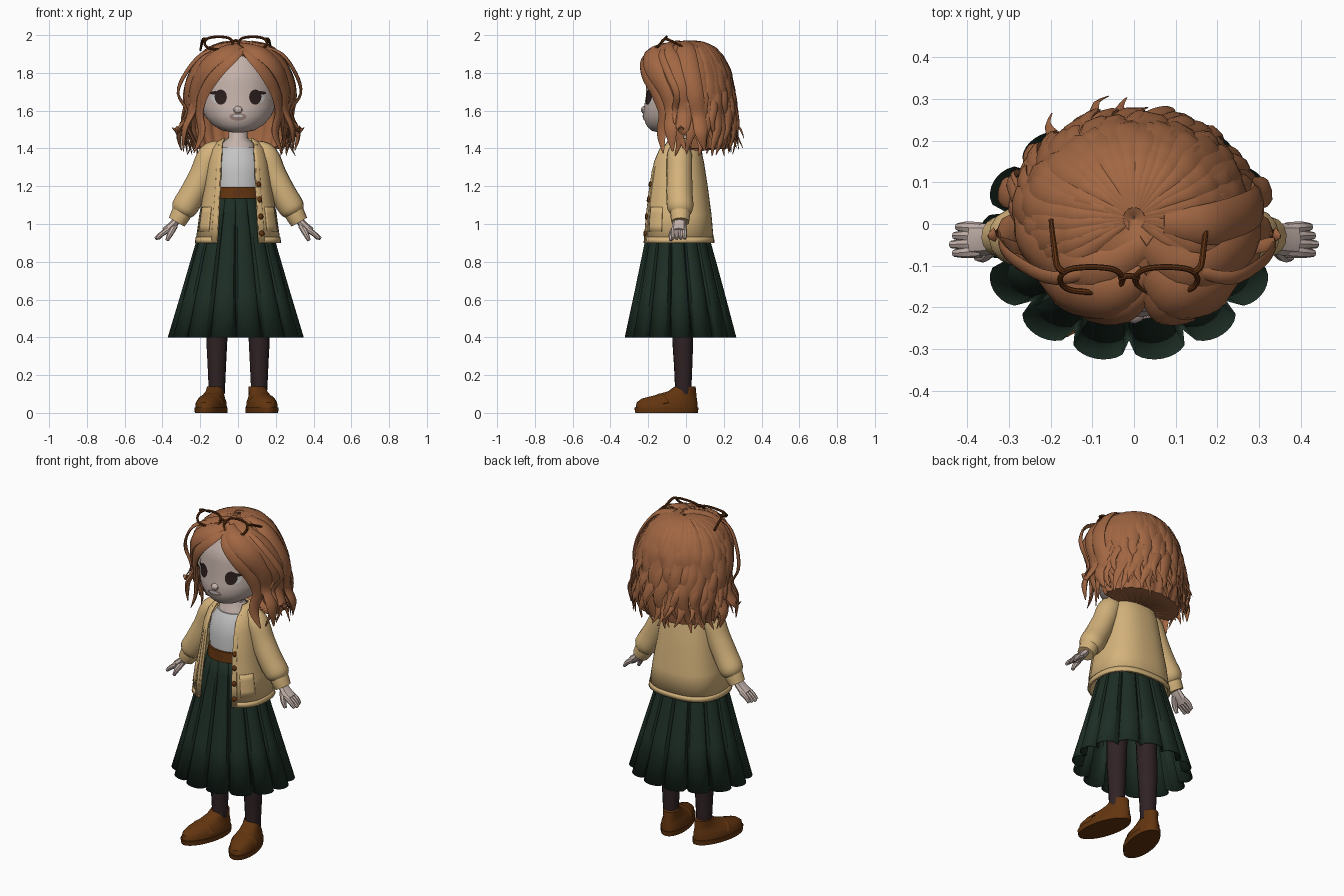
import bpy, bmesh, random
from math import sin, cos, pi, radians, copysign
from mathutils import Vector

if "Cube" in bpy.data.objects:
    bpy.data.objects.remove(bpy.data.objects["Cube"])


def material(name, *rgb):
    m = bpy.data.materials.new(name)
    m.use_nodes = True
    m.diffuse_color = (*rgb, 1)
    m.node_tree.nodes["Principled BSDF"].inputs["Base Color"].default_value = (*rgb, 1)
    return m


HAIRC = material("copper hair", .36, .135, .056)
SKIN = material("pale skin", .56, .45, .41)
KNIT = material("cream knit", .66, .45, .2)
GREEN = material("dark green wool", .012, .027, .018)
LEATHER = material("brown leather", .125, .036, .005)
TIGHTS = material("dark tights", .029, .016, .018)
WHITE = material("white cotton", .55, .55, .55)
DARK = material("dark eye", .025, .013, .012)
FRAME = material("dark brown frame", .11, .03, .006)
LIPS = material("muted lips", .32, .22, .19)


def finish(bm, name, mat, thick=0, angle=40):
    me = bpy.data.meshes.new(name)
    bm.to_mesh(me)
    bm.free()
    ob = bpy.data.objects.new(name, me)
    bpy.context.collection.objects.link(ob)
    me.materials.append(mat)
    ob.select_set(True)
    bpy.context.view_layer.objects.active = ob
    bpy.ops.object.shade_smooth_by_angle(angle=radians(angle))
    ob.select_set(False)
    if thick:
        ob.modifiers.new("thickness", 'SOLIDIFY').thickness = thick
    return ob


# Rows are (height, half width, front y, back y, front opening in degrees)
def at(rows, z):
    z = min(max(z, rows[0][0]), rows[-1][0])
    for a, b in zip(rows, rows[1:]):
        if z <= b[0]:
            t = (z - a[0]) / (b[0] - a[0])
            return tuple(p + (q - p) * t for p, q in zip(a, b))


def pos(r, deg, out=0, e=1, f=1):
    s, c = sin(radians(deg)), cos(radians(deg))
    x = (r[1] + out) * f * copysign(abs(s) ** e, s)
    y = (r[2] + r[3]) / 2 - ((r[3] - r[2]) / 2 + out) * f * copysign(abs(c) ** e, c)
    return Vector((x, y, r[0]))


def shell(name, mat, rows, n=40, span=lambda r: (r[4], 360 - r[4]), out=0, e=1,
          ripple=lambda a, t: 1, cap=False, thick=0, angle=40):
    bm = bmesh.new()
    rings = []
    for i, r in enumerate(rows):
        lo, hi = span(r)
        degs = [lo + (hi - lo) * j / n for j in range(n + 1)]
        rings.append([bm.verts.new(pos(r, d, out, e, ripple(radians(d), i / (len(rows) - 1))))
                      for d in degs])
    for a, b in zip(rings, rings[1:]):
        for j in range(n):
            bm.faces.new((a[j], a[j + 1], b[j + 1], b[j]))
    if cap:
        bm.faces.new(rings[0][-2::-1])
        bm.faces.new(rings[-1][:-1])
    bmesh.ops.remove_doubles(bm, verts=bm.verts, dist=1e-5)
    return finish(bm, name, mat, thick, angle)


def band(rows, low, high, steps=4):
    return [(z,) + at(rows, z)[1:] for z in
            [low + (high - low) * i / steps for i in range(steps + 1)]]


# Thin oval plate that follows a shell's surface
def decal(name, mat, rows, deg, z, da, dz, out, e=1, thick=0):
    bm = bmesh.new()
    mid = bm.verts.new(pos(at(rows, z), deg, out, e))
    rim = []
    for i in range(20):
        a = 2 * pi * i / 20
        rim.append(bm.verts.new(pos(at(rows, z + dz * sin(a)), deg + da * cos(a), out, e)))
    for i in range(20):
        bm.faces.new((mid, rim[i], rim[(i + 1) % 20]))
    return finish(bm, name, mat, thick)


# Tapered tube through smoothed (x, y, z, radius) points
def tube(bm, pts, wide=1, thin=1, n=8, k=4, ref=lambda p: Vector((.1, -1, .05))):
    P = [Vector(p) for p in pts]
    Q = []
    for i in range(len(P) - 1):
        a, b, c, d = P[max(i - 1, 0)], P[i], P[i + 1], P[min(i + 2, len(P) - 1)]
        for t in [j / k for j in range(k)]:
            Q.append(b + (c - a) * (t / 2) + (a * 2 - b * 5 + c * 4 - d) * (t * t / 2)
                     + (b * 3 - a - c * 3 + d) * (t ** 3 / 2))
    Q.append(P[-1])
    rings = []
    for i, q in enumerate(Q):
        p, r = q.to_3d(), max(q[3], .001)
        t = (Q[min(i + 1, len(Q) - 1)] - Q[max(i - 1, 0)]).to_3d().normalized()
        side = t.cross(ref(p)).normalized()
        up = side.cross(t)
        rings.append([bm.verts.new(p + side * (r * wide * cos(2 * pi * j / n))
                                   + up * (r * thin * sin(2 * pi * j / n))) for j in range(n)])
    for a, b in zip(rings, rings[1:]):
        for j in range(n):
            bm.faces.new((a[j], b[j], b[(j + 1) % n], a[(j + 1) % n]))
    bm.faces.new(rings[0])
    bm.faces.new(rings[-1][::-1])
    bmesh.ops.recalc_face_normals(bm, faces=bm.faces)


def tubes(name, mat, paths, **kw):
    bm = bmesh.new()
    for p in paths:
        tube(bm, p, **kw)
    return finish(bm, name, mat)


# Pleated skirt, belt, shirt and neck
SKIRT = [(.4, .36, -.33, .272, 0), (.65, .285, -.275, .205, 0), (.9, .212, -.222, .135, 0),
         (1.05, .165, -.19, .09, 0), (1.17, .128, -.17, .065, 0)]
shell("pleated_skirt", GREEN, SKIRT, 140, thick=.006, angle=15,
      ripple=lambda a, t: 1 - (.17 - .13 * t) * (1 - abs(sin(7 * a)) ** .35)).location.x = -.012
BELT = [(1.135, .14, -.186, .075, 0), (1.195, .135, -.18, .07, 0)]
shell("belt", LEATHER, BELT, cap=True)
decal("belt_buckle", FRAME, BELT, 0, 1.165, 12, .022, .004)
shell("shirt", WHITE, [(1.15, .13, -.165, .07, 0), (1.27, .14, -.168, .07, 0),
                       (1.36, .125, -.15, .06, 0), (1.405, .095, -.12, .04, 0)], cap=True)
shell("neck", SKIN, [(1.38, .092, -.12, .04, 0), (1.425, .085, -.108, .035, 0),
                     (1.455, .052, -.09, .025, 0), (1.55, .045, -.08, .025, 0)], cap=True)

# Open cardigan with ribbing, pockets and buttons
CARD = [(.9, .226, -.234, .148, 24), (1.05, .205, -.222, .135, 25), (1.2, .178, -.205, .115, 27),
        (1.33, .16, -.185, .095, 30), (1.4, .14, -.155, .078, 33), (1.435, .112, -.115, .05, 45),
        (1.455, .08, -.09, .03, 62)]
shell("cardigan_body", KNIT, CARD, e=.8, thick=.012)
shell("cardigan_hem", KNIT, band(CARD, .9, .93, 1), e=.8, out=.003, thick=.008)
for side, sx in (("left", 1), ("right", -1)):
    shell(side + "_placket", KNIT, band(CARD, .9, 1.42), 6, e=.8, out=.004, thick=.008,
          span=lambda r: sorted((sx * r[4], sx * (r[4] + 9))))
    shell(side + "_pocket", KNIT, band(CARD, .96, 1.09), 8, e=.8, out=.005, thick=.008,
          span=lambda r: sorted((sx * 40, sx * 68)))
for z in (.95, 1.04, 1.13, 1.21):
    decal("button", LEATHER, CARD, at(CARD, z)[4] + 4.5, z, 4, .015, .01, .8, .008)

# Sleeves, hands, legs and loafers
SOLE = [(0, .078, -.25, .09, 0), (.028, .08, -.255, .093, 0)]
UPPER = [(.028, .075, -.248, .088, 0), (.055, .073, -.243, .087, 0), (.076, .063, -.215, .084, 0),
         (.094, .052, -.14, .082, 0), (.115, .047, -.07, .08, 0), (.14, .045, -.035, .077, 0)]
for side, sx in (("left", 1), ("right", -1)):
    def flip(*pts):
        return [(sx * p[0],) + tuple(p[1:]) for p in pts]
    outward = lambda p: Vector((sx * .6, 0, .8))
    tubes(side + "_sleeve", KNIT, [flip(
        (.085, -.035, 1.405, .04), (.145, -.035, 1.365, .066), (.19, -.035, 1.26, .068),
        (.24, -.035, 1.16, .07), (.285, -.03, 1.085, .069), (.302, -.03, 1.055, .05))], n=14)
    tubes(side + "_cuff", KNIT, [flip((.293, -.03, 1.07, .054), (.308, -.03, 1.04, .052),
                                      (.325, -.03, 1.01, .047))], n=14)
    fingers = [flip((.365, -.065 + .018 * i, .972, .015), (.4, -.068 + .02 * i, .95, .014),
                    (.438 - .008 * abs(i - 1), -.07 + .021 * i, .922, .009)) for i in range(4)]
    tubes(side + "_fingers", SKIN, fingers, ref=outward)
    tubes(side + "_palm", SKIN, [flip((.31, -.03, 1.04, .028), (.345, -.036, .995, .034),
                                      (.385, -.038, .96, .036))], wide=1.1, thin=.65, ref=outward)
    tubes(side + "_thumb", SKIN, [flip((.335, -.05, .99, .017), (.358, -.075, .95, .016),
                                       (.376, -.08, .912, .009))])
    tubes(side + "_leg", TIGHTS, [flip((.112, -.015, .1, .042), (.112, -.015, .25, .049),
                                       (.11, -.018, .45, .057), (.09, -.02, .9, .06))], n=14)
    shoe = [shell(side + "_sole", LEATHER, SOLE, cap=True),
            shell(side + "_shoe", LEATHER, UPPER, cap=True),
            tubes(side + "_shoe_strap", LEATHER,
                  [[(-.071, -.1, .05, .02), (-.048, -.105, .082, .02), (0, -.11, .097, .02),
                    (.048, -.105, .082, .02), (.071, -.1, .05, .02)]],
                  thin=.35, ref=lambda p: Vector((p.x * 8, 0, .3)))]
    for ob in shoe:
        ob.location = (sx * .115 - .008, -.025, 0)
        ob.rotation_euler.z = sx * radians(14)

# Head and face
FACE = [(1.485, .03, -.15, -.08, 0), (1.495, .085, -.185, -.02, 0), (1.525, .135, -.212, .06, 0),
        (1.57, .175, -.226, .12, 0), (1.62, .197, -.222, .16, 0), (1.68, .203, -.212, .18, 0),
        (1.75, .2, -.212, .18, 0), (1.82, .18, -.2, .17, 0), (1.89, .12, -.15, .12, 0)]
shell("head", SKIN, FACE, 48, cap=True)
tubes("nose", SKIN, [[(0, -.205, 1.625, .006), (0, -.219, 1.605, .02), (0, -.212, 1.585, .01)]],
      wide=1.3)
decal("mouth", LIPS, FACE, 0, 1.567, 15, .02, .004)
decal("teeth", WHITE, FACE, 0, 1.572, 9, .006, .006)
for side, sx in (("left", 1), ("right", -1)):
    decal(side + "_eye_white", WHITE, FACE, sx * 33, 1.668, 10, .028, .004)
    decal(side + "_iris", DARK, FACE, sx * 26.5, 1.672, 10, .04, .006)
    decal(side + "_lashes", DARK, FACE, sx * 35, 1.694, 10, .009, .008)
    tubes(side + "_ear", SKIN, [[(sx * .2, -.06, 1.6, .012), (sx * .215, -.055, 1.64, .028),
                                 (sx * .212, -.05, 1.69, .012)]], wide=.5)

# Hair: rippled base shell, hanging wavy locks, then swept fringe
HAIR = [(1.4, .235, -.11, .225, 78), (1.5, .265, -.15, .25, 76), (1.6, .262, -.17, .245, 72),
        (1.7, .26, -.195, .235, 62), (1.8, .24, -.218, .22, 42), (1.88, .2, -.2, .187, 14),
        (1.93, .15, -.155, .148, 0), (1.96, .085, -.085, .095, 0), (1.972, .003, .012, .018, 0)]
shell("hair_base", HAIRC, [(1.385, .05, -.02, .06, 80)] + HAIR, 96, thick=.012,
      ripple=lambda a, t: 1 + .025 * (1 - t) * cos(24 * a))
from_head = lambda p: Vector((p.x, p.y - .01, max(p.z - 1.72, 0) * 1.3))
rnd = random.Random(4)
locks = []
for layer, count in ((0, 26), (1, 21)):
    for i in range(count):
        deg = 62 + 236 * i / (count - 1) + rnd.uniform(-2, 2)
        tip, ph, flick = rnd.uniform(1.355, 1.42) + layer * .04, rnd.uniform(0, 6), rnd.random()
        path = []
        for k in range(19):
            t = k / 18
            z = 1.969 + (tip - 1.969) * t ** 1.5
            curl = t * t * (1 + cos(ph + t * 17)) * (.016 + .006 * layer)
            out = .002 + curl + .04 * flick * max(0, t - .85) / .15
            p = pos(at(HAIR, z), deg + 8 * t * t * sin(ph + t * 14), out)
            p.z = z
            path.append((*p, (.042 - .014 * layer) * min(1, .12 + 2.4 * t) * (1 - t ** 5) + .003))
        locks.append(path)
tubes("hair_locks", HAIRC, locks, thin=.4, n=6, k=2, ref=from_head)
FRINGE = [
    [(0, -.165, 1.925, .02), (.06, -.21, 1.88, .042), (.135, -.2, 1.8, .05),
     (.19, -.155, 1.7, .042), (.21, -.115, 1.59, .036), (.195, -.13, 1.48, .03),
     (.235, -.12, 1.375, .004)],
    [(0, -.12, 1.945, .03), (.09, -.18, 1.91, .055), (.185, -.165, 1.83, .06),
     (.24, -.1, 1.71, .05), (.245, -.07, 1.6, .042), (.285, -.08, 1.5, .036),
     (.29, -.07, 1.385, .005)],
    [(0, -.05, 1.96, .03), (.12, -.12, 1.925, .055), (.22, -.08, 1.84, .06),
     (.275, -.03, 1.72, .05), (.265, -.01, 1.6, .042), (.315, -.02, 1.5, .034),
     (.35, -.03, 1.51, .005)],
    [(.04, .0, 1.96, .03), (.16, .0, 1.92, .05), (.25, .02, 1.8, .055),
     (.285, .05, 1.68, .045), (.275, .07, 1.57, .04), (.315, .08, 1.48, .034),
     (.3, .1, 1.39, .005)],
    [(.08, -.1, 1.95, .01), (.21, -.13, 1.9, .018), (.295, -.09, 1.79, .02),
     (.325, -.05, 1.69, .018), (.275, -.06, 1.6, .016), (.31, -.06, 1.53, .004)]]
for side, sx in (("left", 1), ("right", -1)):
    tubes(side + "_fringe", HAIRC,
          [[(sx * p[0] + .03 * (1 - i / len(f)) ** 2, *p[1:]) for i, p in enumerate(f)]
           for f in FRINGE], thin=.38, n=8, ref=from_head)

# Glasses pushed up on the head
tilt = lambda p: Vector((0, -1, 1))
rims = [[(-.012 + sx * .09 + .075 * copysign(abs(cos(a)) ** .7, cos(a)),
          -.133 + .03 * sin(a), 1.958 + .033 * sin(a), .007)
         for a in [2 * pi * i / 12 for i in range(13)]] for sx in (1, -1)]
bridge = [(-.035, -.13, 1.962, .007), (-.012, -.124, 1.972, .007), (.011, -.13, 1.962, .007)]
temples = [[(-.012 + sx * .155, -.115, 1.98, .007), (-.012 + sx * .172, -.1, 1.978, .008),
            (-.012 + sx * .18, -.05, 1.955, .007), (-.012 + sx * .187, .01, 1.92, .006)]
           for sx in (1, -1)]
tubes("glasses", FRAME, rims + [bridge] + temples, ref=tilt)
